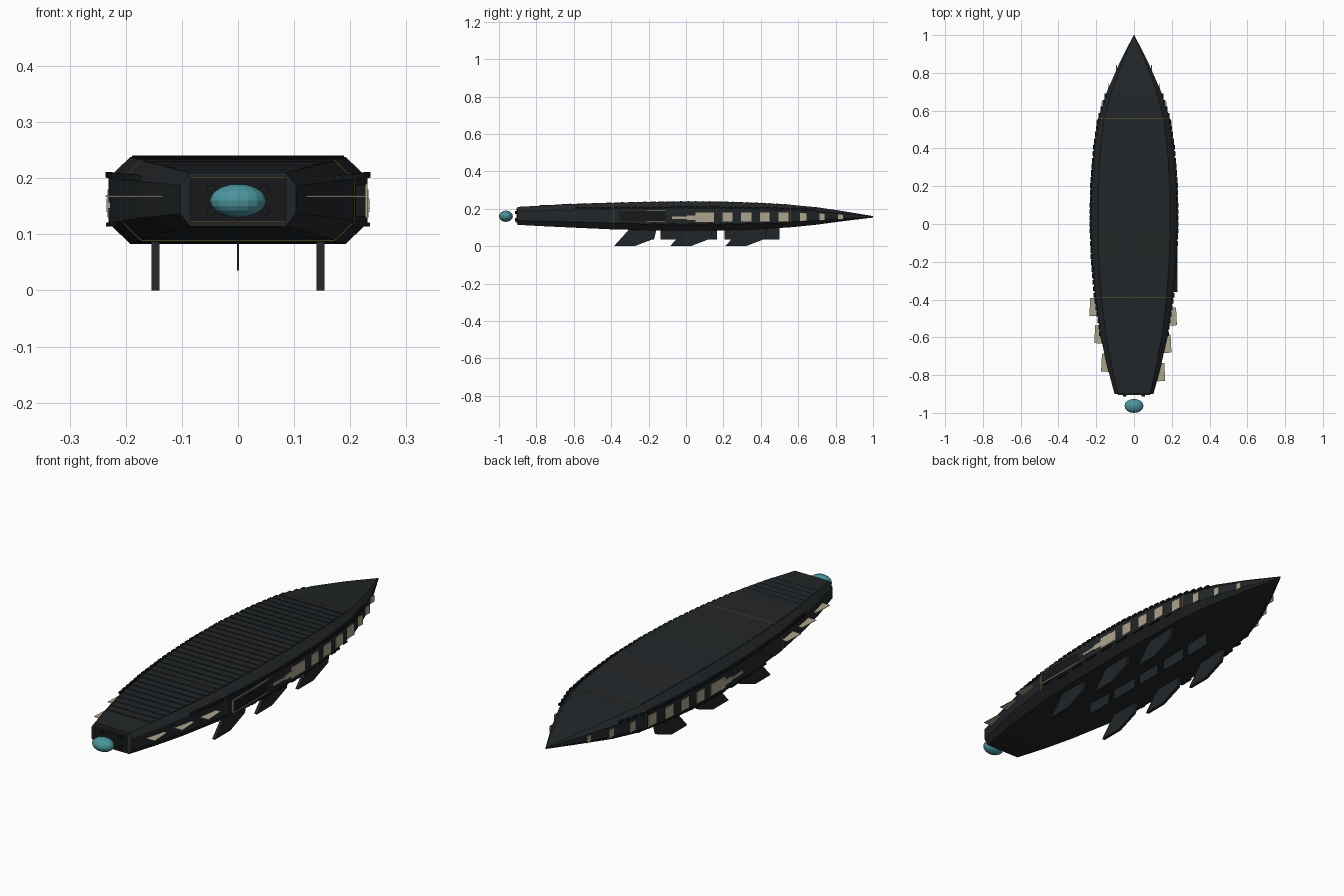
import bpy, bmesh, math
from mathutils import Matrix

if "Cube" in bpy.data.objects:
    bpy.data.objects.remove(bpy.data.objects["Cube"])

def material(name, rgb):
    m = bpy.data.materials.new(name)
    m.diffuse_color = (*rgb, 1)
    m.use_nodes = True
    m.node_tree.nodes["Principled BSDF"].inputs["Base Color"].default_value = m.diffuse_color
    return m

DARK = material("dark_plating", (0.016, 0.019, 0.021))
BLACK = material("black_trim", (0.008, 0.009, 0.010))
TAN = material("pale_panel", (0.42, 0.37, 0.27))
GOLD = material("gold_line", (0.16, 0.11, 0.03))
TEAL = material("teal_glow", (0.07, 0.30, 0.34))

def finish(name, bm, mat):
    bmesh.ops.recalc_face_normals(bm, faces=bm.faces)
    me = bpy.data.meshes.new(name)
    bm.to_mesh(me)
    bm.free()
    me.materials.append(mat)
    ob = bpy.data.objects.new(name, me)
    bpy.context.collection.objects.link(ob)
    return ob

def add_box(bm, c, size, rot=0):
    m = Matrix.Translation(c) @ Matrix.Rotation(rot, 4, 'Z') @ Matrix.Diagonal((*size, 1))
    bmesh.ops.create_cube(bm, size=1, matrix=m)

def boxes(name, items, mat):
    bm = bmesh.new()
    for it in items:
        add_box(bm, *it)
    return finish(name, bm, mat)

# Hull stations: y, half width, bottom z, top z
STATIONS = [(-0.9, .103, .114, .210), (-0.75, .143, .106, .218), (-0.6, .176, .099, .225),
            (-0.4, .206, .090, .231), (-0.2, .224, .085, .236), (0, .231, .083, .238),
            (0.2, .228, .084, .237), (0.4, .212, .091, .230), (0.56, .189, .101, .221),
            (0.7, .144, .115, .208), (0.85, .078, .135, .186), (1.0, .002, .153, .161)]

def at(y):
    for a, b in zip(STATIONS, STATIONS[1:]):
        if y <= b[0]:
            t = (y - a[0]) / (b[0] - a[0])
            return [p + t * (q - p) for p, q in zip(a[1:], b[1:])]
    return STATIONS[-1][1:]

def octagon(y, grow=0):
    w, lo, hi = at(y)
    w, lo, hi = w + grow, lo - grow, hi + grow
    cx, cz = w * 0.17, (hi - lo) * 0.24
    half = [(w - cx, lo), (w, lo + cz), (w, hi - cz), (w - cx, hi)]
    return [(x, y, z) for x, z in half] + [(-x, y, z) for x, z in reversed(half)]

def loft(name, rings, mat, cap=True):
    bm = bmesh.new()
    vs = [[bm.verts.new(p) for p in r] for r in rings]
    for a, b in zip(vs, vs[1:]):
        for i in range(len(a)):
            j = (i + 1) % len(a)
            bm.faces.new((a[i], a[j], b[j], b[i]))
    if cap:
        bm.faces.new(vs[0])
        bm.faces.new(vs[-1])
    return finish(name, bm, mat)

loft("hull", [octagon(s[0]) for s in STATIONS], DARK)

# Thin gold seams around the hull
for n, y in (("front_seam", -0.39), ("rear_seam", 0.56)):
    loft(n, [octagon(y - .0015, .0015), octagon(y + .0015, .0015)], GOLD)

# Overlapping deck shingles
bm = bmesh.new()
n = 34
for i in range(n):
    y0 = -0.78 + i * 1.34 / n
    y1 = y0 + 1.34 / n
    pts = []
    for y, h in ((y0, .003), (y1, .0003)):
        w, lo, hi = at(y)
        for dz in (-.002, h):
            pts.append([bm.verts.new((s * w * .82, y, hi + dz)) for s in (-1, 1)])
    (a, b), (c, d), (e, f), (g, h) = pts
    for q in ((a, b, d, c), (e, f, h, g), (c, d, h, g), (a, b, f, e), (a, c, g, e), (b, d, h, f)):
        bm.faces.new(q)
finish("deck_shingles", bm, DARK)

# Small blocks along the upper and lower side edges
upper, lower = [], []
for i in range(38):
    y = -0.58 + i * 0.034
    w, lo, hi = at(y)
    for s in (-1, 1):
        upper.append(((s * w, y, hi - .27 * (hi - lo) + .010), (.010, .024, .010)))
        if 8 < i < 32 and i % 3:
            lower.append(((s * w, y, lo + .22 * (hi - lo)), (.008, .030, .007)))
boxes("upper_edge_blocks", upper, BLACK)
boxes("lower_edge_blocks", lower, BLACK)

# Side windows shrinking towards the pointed end, plus a long panel
wins = []
for s in (-1, 1):
    wins.append(((s * (at(.1)[0] + .001), .1, .155), (.005, .10, .05)))
    for k in range(7):
        y = .222 + k * .1
        size = .054 if k < 4 else .054 - (k - 3) * .005
        tall = .05 if k < 4 else .05 - (k - 3) * .007
        wins.append(((s * (at(y)[0] + .002), y, .156), (.004, size, tall)))
boxes("side_windows", wins, TAN)

# Stepped barrel ahead of the long panel
boxes("side_barrel", [((s * .231, y, .152), (.006, l, h))
                      for s in (-1, 1) for y, l, h in ((-.01, .13, .012), (.03, .05, .024))], TAN)

# Hatch on the right side with a pale outline
boxes("hatch", [((.215, -.235, .16), (.026, .25, .056))], BLACK)
boxes("hatch_frame", [((.229, -.235, .16 + s * .029), (.004, .252, .004)) for s in (-1, 1)] +
      [((.229, -.36, .16), (.004, .004, .06))], TAN)

# Flat side vanes near the front, staggered left and right
vanes = [((s * (x - .018), y, .168), (.066, .095, .002), s * .05)
         for s, row in ((-1, ((.219, -.44), (.193, -.585), (.157, -.735))),
                        (1, ((.210, -.49), (.181, -.635), (.148, -.785)))) for x, y in row]
boxes("side_vanes", vanes, TAN)

# Swept landing fins
bm = bmesh.new()
for s in (-1, 1):
    for y in (-.385, -.085, .21):
        prof = [(y, 0), (y + .11, 0), (y + .215, .04), (y + .23, .1), (y + .09, .1)]
        f = bm.faces.new([bm.verts.new((s * .147 - .007, p, z)) for p, z in prof])
        ext = bmesh.ops.extrude_face_region(bm, geom=[f], use_keep_orig=True)["geom"]
        bmesh.ops.translate(bm, vec=(.014, 0, 0),
                            verts=[v for v in ext if isinstance(v, bmesh.types.BMVert)])
finish("landing_fins", bm, DARK)

# Thin plates along the keel line
boxes("keel_plates", [((0, (a + b) / 2, .068), (.004, b - a, .064))
                      for a, b in ((-.30, -.17), (-.135, .01), (.04, .165), (.205, .34), (.37, .5))], DARK)

# Front plate with outline and four nozzles
boxes("front_plate", [((0, -.901, .162), (.17, .006, .078))], BLACK)
boxes("front_plate_outline",
      [((0, -.904, .162 + s * .04), (.176, .003, .0015)) for s in (-1, 1)] +
      [((s * .087, -.904, .162), (.0015, .003, .08)) for s in (-1, 1)], GOLD)
bm = bmesh.new()
for x in (-.048, .048):
    for z in (.142, .180):
        bmesh.ops.create_cone(bm, cap_ends=True, segments=8, radius1=.009, radius2=.009, depth=.014,
                              matrix=Matrix.Translation((x, -.906, z)) @ Matrix.Rotation(math.pi / 2, 4, 'X'))
finish("front_nozzles", bm, BLACK)

# Glowing orb floating ahead of the front
bm = bmesh.new()
bmesh.ops.create_uvsphere(bm, u_segments=16, v_segments=10, radius=1,
                          matrix=Matrix.Translation((0, -.963, .16)) @ Matrix.Diagonal((.05, .037, .03, 1)))
finish("front_orb", bm, TEAL)
